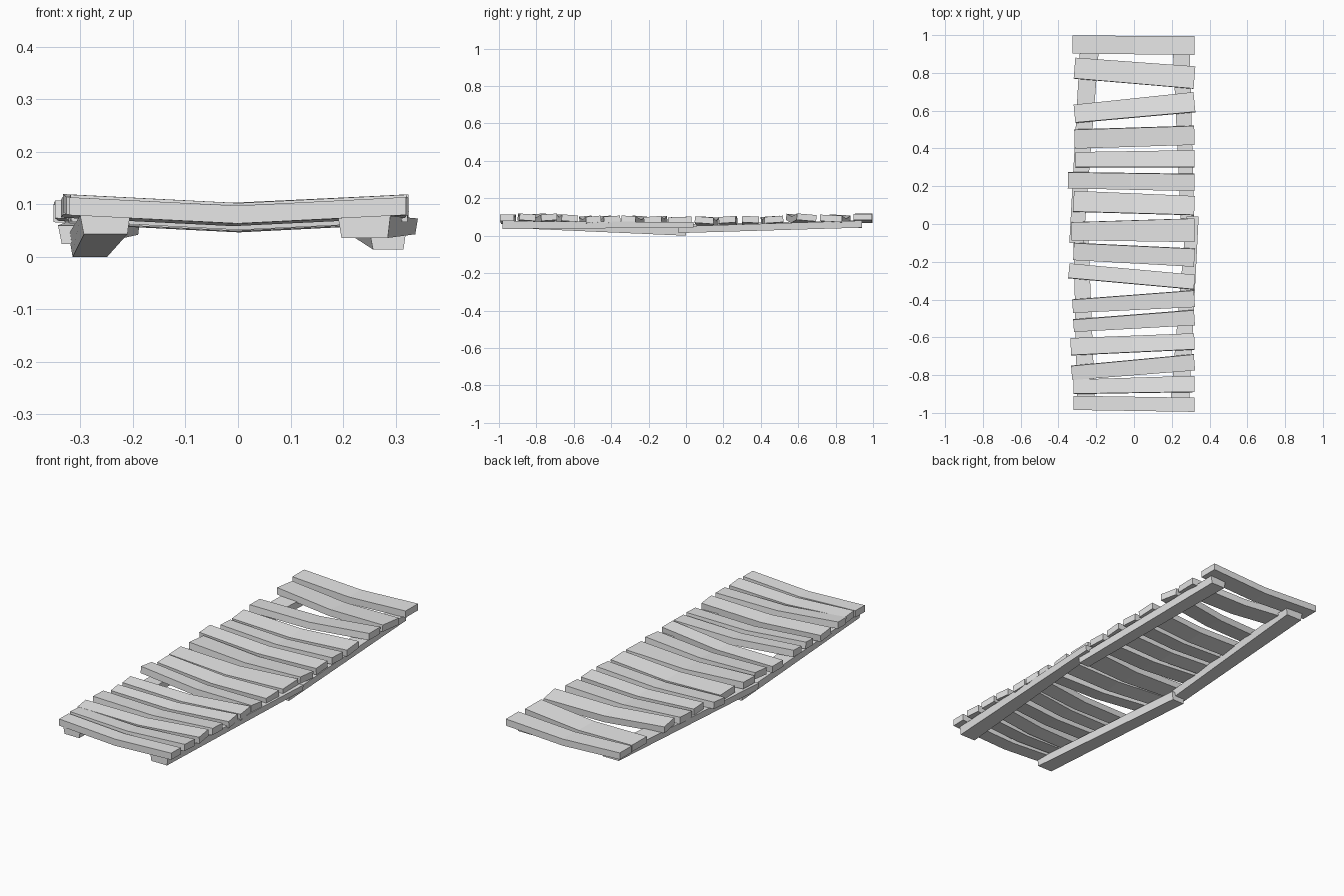
import bpy, bmesh, math
from mathutils import Vector

cube = bpy.data.objects.get("Cube")
if cube:
    bpy.data.objects.remove(cube, do_unlink=True)

GREY = (0.8, 0.8, 0.8, 1.0)
wood = bpy.data.materials.new("grey wood")
wood.use_nodes = True
wood.diffuse_color = GREY
wood.node_tree.nodes["Principled BSDF"].inputs["Base Color"].default_value = GREY


def loft(name, rings):
    """Skin a row of four-cornered rings into a closed board."""
    bm = bmesh.new()
    loops = [[bm.verts.new(p) for p in ring] for ring in rings]
    for a, b in zip(loops, loops[1:]):
        for i in range(4):
            j = (i + 1) % 4
            bm.faces.new((a[i], a[j], b[j], b[i]))
    bm.faces.new(loops[0])
    bm.faces.new(loops[-1])
    bmesh.ops.recalc_face_normals(bm, faces=bm.faces)
    mesh = bpy.data.meshes.new(name)
    bm.to_mesh(mesh)
    bm.free()
    mesh.materials.append(wood)
    obj = bpy.data.objects.new(name, mesh)
    bpy.context.collection.objects.link(obj)
    return obj


def ring(centre, across, up, width, height):
    corners = ((-1, -1), (1, -1), (1, 1), (-1, 1))
    return [centre + across * (s * width / 2) + up * (t * height / 2)
            for s, t in corners]


def plank(name, x_left, y_left, y_right, w_left, w_right, lift, roll):
    """Sagging board that spans the two stringers."""
    a, b = Vector((x_left, y_left, 0)), Vector((0.32, y_right, 0))
    axis = (b - a).normalized()
    flat = Vector((-axis.y, axis.x, 0))
    r = math.radians(roll)
    across = flat * math.cos(r) + Vector((0, 0, math.sin(r)))
    up = axis.cross(across)
    rings = []
    for t, drop in ((0, 0), (0.25, 0.5), (0.5, 1), (0.75, 0.5), (1, 0)):
        c = a.lerp(b, t)
        c.z = 0.083 + 0.016 * c.y ** 2 + lift - 0.016 * drop
        rings.append(ring(c, across, up, w_left + (w_right - w_left) * t, 0.034))
    loft(name, rings)


# Deck planks: left x, left y, right y, left width, right width, lift, roll
PLANKS = [
    (-.325, .95, .945, .095, .1, .003, 0),
    (-.315, .825, .775, .11, .118, 0, -3),
    (-.315, .583, .645, .095, .105, .008, -5),
    (-.315, .45, .47, .1, .1, 0, 4),
    (-.31, .34, .345, .08, .09, .002, -3),
    (-.35, .232, .22, .085, .09, .002, 4),
    (-.32, .12, .097, .11, .1, 0, -4),
    (-.33, -.038, -.033, .095, .125, 0, 2),
    (-.32, -.145, -.178, .09, .095, .002, 4),
    (-.345, -.248, -.308, .077, .077, .004, -4),
    (-.325, -.435, -.395, .07, .088, .002, 4),
    (-.32, -.538, -.495, .065, .08, 0, 5),
    (-.335, -.65, -.622, .09, .085, .005, -4),
    (-.33, -.788, -.732, .075, .085, .007, 4),
    (-.32, -.862, -.847, .075, .085, .004, -4),
    (-.32, -.947, -.957, .075, .075, -.001, 0),
]
for n, row in enumerate(PLANKS, 1):
    plank(f"plank_{n}", *row)


def stringer(name, outer, inner):
    """Tapered beam; each end is (x, y, z, width, height)."""
    rings = []
    for x, y, z, w, h in (outer, inner):
        rings.append(ring(Vector((x, y, z)), Vector((1, 0, 0)),
                          Vector((0, 0, 1)), w, h))
    for ends in rings:
        # lower corners pulled in for a hewn section
        ends[0].x += 0.007
        ends[1].x -= 0.005
    loft(name, rings)


# Two overlapping stringers per side, meeting near the middle
stringer("front_left_stringer", (.24, -.98, .057, .1, .042), (.31, .04, .058, .065, .03))
stringer("back_left_stringer", (.25, .94, .062, .09, .038), (.285, -.04, .032, .07, .036))
stringer("front_right_stringer", (-.253, -.98, .061, .095, .036), (-.283, 0, .022, .078, .044))
stringer("back_right_stringer", (-.235, .94, .062, .1, .04), (-.305, -.1, .042, .075, .036))
